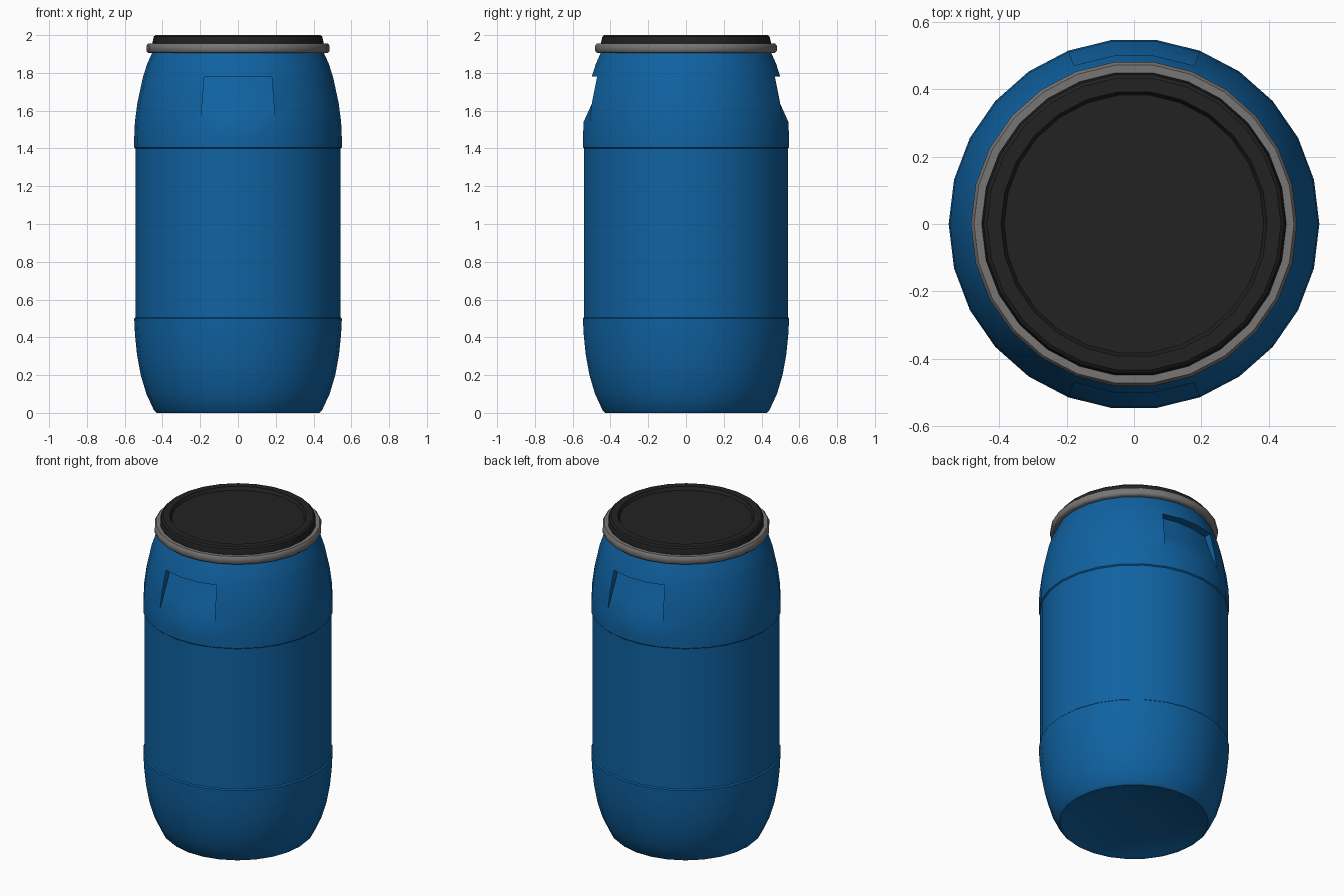
import bpy
import bmesh
from math import cos, sin, pi, radians

SIDES = 26

cube = bpy.data.objects.get("Cube")
if cube:
    bpy.data.objects.remove(cube, do_unlink=True)


def make_material(name, color):
    mat = bpy.data.materials.new(name)
    mat.use_nodes = True
    mat.diffuse_color = (*color, 1)
    bsdf = next(n for n in mat.node_tree.nodes if n.type == "BSDF_PRINCIPLED")
    bsdf.inputs["Base Color"].default_value = (*color, 1)
    bsdf.inputs["Roughness"].default_value = 0.6
    return mat


def lathe(bm, profile, closed=False):
    """Revolve (radius, z) points; radius 0 gives a pole. Returns the rings."""
    rings = []
    for r, z in profile:
        if r == 0:
            rings.append([bm.verts.new((0, 0, z))] * SIDES)
        else:
            rings.append([bm.verts.new((r * cos(2 * pi * i / SIDES),
                                        r * sin(2 * pi * i / SIDES), z))
                          for i in range(SIDES)])
    pairs = list(zip(rings, rings[1:]))
    if closed:
        pairs.append((rings[-1], rings[0]))
    for low, high in pairs:
        for i in range(SIDES):
            j = (i + 1) % SIDES
            corners = dict.fromkeys((low[i], low[j], high[j], high[i]))
            bm.faces.new(list(corners))
    return rings


def finish(name, bm, mat, angle=35):
    bmesh.ops.recalc_face_normals(bm, faces=bm.faces)
    mesh = bpy.data.meshes.new(name)
    bm.to_mesh(mesh)
    bm.free()
    mesh.materials.append(mat)
    obj = bpy.data.objects.new(name, mesh)
    bpy.context.collection.objects.link(obj)
    bpy.ops.object.select_all(action="DESELECT")
    obj.select_set(True)
    bpy.context.view_layer.objects.active = obj
    bpy.ops.object.shade_smooth_by_angle(angle=radians(angle))
    return obj


def carve_grip(bm, rings, first):
    """Replace three columns of the shoulder with a scooped hand grip."""
    cols = range(first, first + 4)
    base, mid, top = ([ring[c] for c in cols] for ring in rings)
    for low, high in ((base, mid), (mid, top)):
        for k in range(3):
            wanted = {low[k], low[k + 1], high[k], high[k + 1]}
            face = next(f for f in low[k].link_faces if set(f.verts) == wanted)
            bm.faces.remove(face)

    def inset(row, scale):
        return [bm.verts.new((v.co.x, v.co.y * scale, v.co.z)) for v in row]

    mid_in, top_in = inset(mid, 0.94), inset(top, 0.9)
    for k in range(3):
        for low, high in ((base, mid_in), (mid_in, top_in), (top_in, top)):
            bm.faces.new((low[k], low[k + 1], high[k + 1], high[k]))
    for k in (0, 3):
        bm.faces.new((base[k], mid[k], mid_in[k]))
        bm.faces.new((mid[k], top[k], top_in[k], mid_in[k]))
    # the two old boundary edges inside the scoop are no longer used
    loose = [e for e in bm.edges if not e.link_faces]
    bmesh.ops.delete(bm, geom=loose, context="EDGES")
    lone = [v for v in bm.verts if not v.link_faces]
    bmesh.ops.delete(bm, geom=lone, context="VERTS")


blue = make_material("blue plastic", (0.005, 0.122, 0.36))
black = make_material("black plastic", (0.016, 0.016, 0.016))
grey = make_material("grey metal", (0.19, 0.18, 0.175))

# Barrel body with dished base and a slightly sunken middle band
bm = bmesh.new()
lower = [(0, 0.03), (0.335, 0.03), (0.4, 0.006), (0.43, 0), (0.445, 0.014),
         (0.485, 0.1), (0.515, 0.2), (0.535, 0.31), (0.546, 0.42), (0.55, 0.5)]
band = [(0.543, 0.506), (0.543, 1.4)]
shoulder = [(0.55, 1.406), (0.55, 1.45)]
grip_rows = [(0.546, 1.54), (0.533, 1.64), (0.503, 1.78)]
neck = [(0.48, 1.85), (0.455, 1.905), (0.44, 1.94), (0, 1.94)]
rings = lathe(bm, lower + band + shoulder + grip_rows + neck)
start = len(lower + band + shoulder)
grip_rings = rings[start:start + 3]
for first_column in (5, 18):
    carve_grip(bm, grip_rings, first_column)
finish("barrel_body", bm, blue)

# Clamping ring around the neck
bm = bmesh.new()
lathe(bm, [(0.44, 1.908), (0.475, 1.906), (0.484, 1.915), (0.484, 1.945),
           (0.475, 1.956), (0.44, 1.956)], closed=True)
finish("clamp_ring", bm, grey, 50)

# Lid with raised rim and sunken centre
bm = bmesh.new()
lathe(bm, [(0, 1.945), (0.452, 1.945), (0.452, 1.965), (0.446, 1.992),
           (0.436, 2.0), (0.395, 2.0), (0.385, 1.98), (0, 1.98)])
finish("lid", bm, black)
